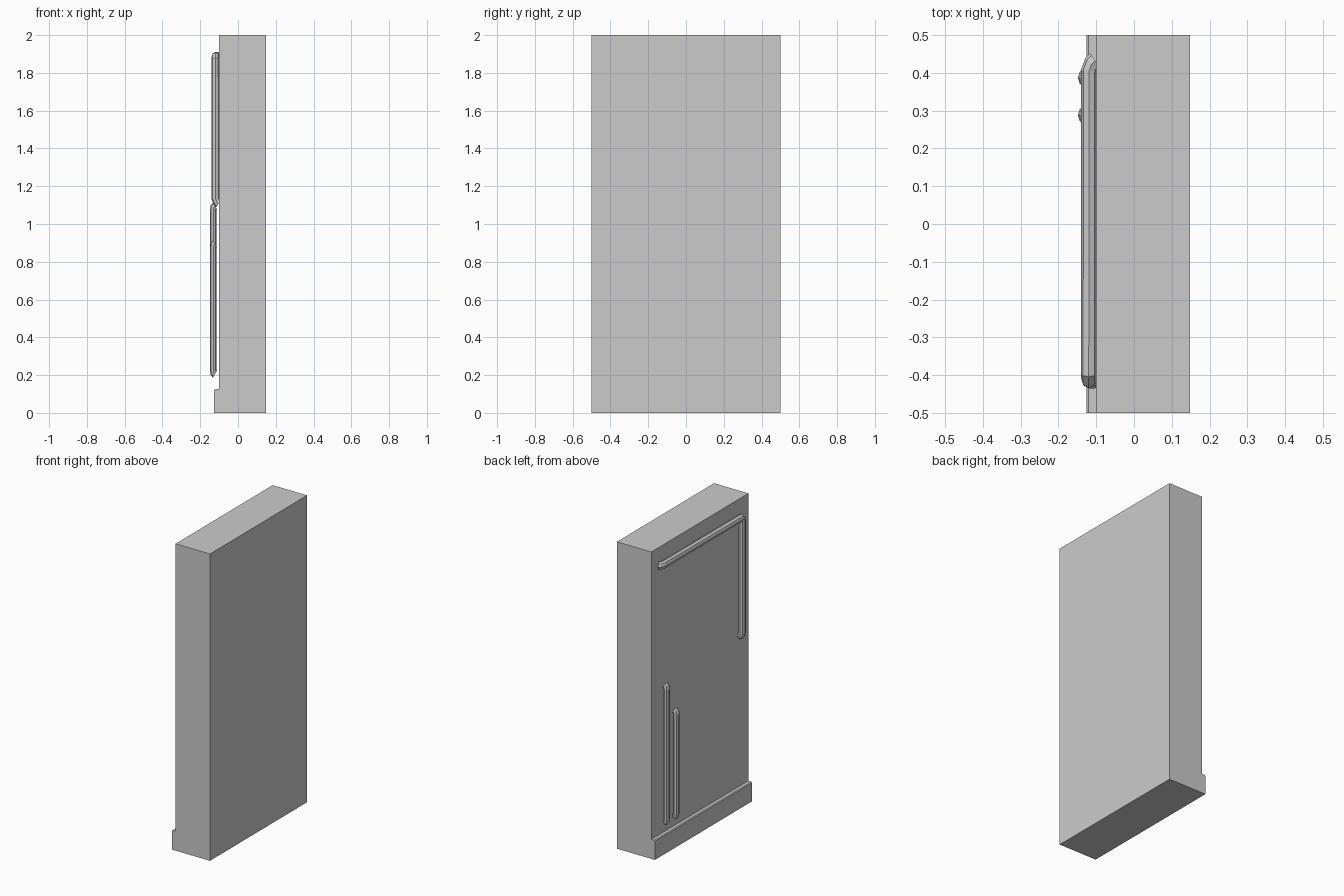
import bpy
import bmesh

if "Cube" in bpy.data.objects:
    bpy.data.objects.remove(bpy.data.objects["Cube"])


def prism(name, profile):
    """Extrude an x-z profile along y over the panel width."""
    bm = bmesh.new()
    face = bm.faces.new([bm.verts.new((x, -0.5, z)) for x, z in profile])
    ext = bmesh.ops.extrude_face_region(bm, geom=[face])
    verts = [g for g in ext["geom"] if isinstance(g, bmesh.types.BMVert)]
    bmesh.ops.translate(bm, verts=verts, vec=(0, 1, 0))
    bmesh.ops.recalc_face_normals(bm, faces=bm.faces)
    mesh = bpy.data.meshes.new(name)
    bm.to_mesh(mesh)
    bm.free()
    bpy.context.collection.objects.link(bpy.data.objects.new(name, mesh))


def pipe(name, points, radius, squash):
    """Eight-sided capped tube along a path, flattened in x."""
    curve = bpy.data.curves.new(name, 'CURVE')
    curve.dimensions = '3D'
    curve.bevel_depth = radius
    curve.bevel_resolution = 2
    curve.use_fill_caps = True
    spline = curve.splines.new('POLY')
    spline.points.add(len(points) - 1)
    for p, (x, y, z) in zip(spline.points, points):
        p.co = (x / squash, y, z, 1)
    spline.use_smooth = False
    obj = bpy.data.objects.new(name, curve)
    obj.scale.x = squash
    bpy.context.collection.objects.link(obj)
    bpy.ops.object.select_all(action='DESELECT')
    obj.select_set(True)
    bpy.context.view_layer.objects.active = obj
    bpy.ops.object.convert(target='MESH')
    bpy.ops.object.shade_flat()


# Wall slab and skirting board
prism("wall", [(-0.10, 0), (0.148, 0), (0.148, 2), (-0.10, 2)])
prism("baseboard", [(-0.126, 0), (-0.10, 0), (-0.10, 0.127),
                    (-0.121, 0.127), (-0.126, 0.121)])

# Corner pipe near the top, both ends turning into the wall
pipe("corner_pipe", [(-0.103, 0.432, 1.885), (-0.112, 0.424, 1.885),
                     (-0.119, 0.405, 1.885), (-0.119, -0.395, 1.885),
                     (-0.119, -0.41, 1.87), (-0.119, -0.41, 1.135),
                     (-0.112, -0.41, 1.116), (-0.103, -0.41, 1.108)], 0.025, 0.85)

# Two upright pipes of different height
for name, y, top in (("tall_pipe", 0.387, 1.1), ("short_pipe", 0.288, 0.9)):
    pipe(name, [(-0.122, y, 0.205), (-0.129, y, 0.212), (-0.131, y, 0.23),
                (-0.131, y, top - 0.03), (-0.129, y, top - 0.012),
                (-0.122, y, top - 0.005)], 0.023, 0.77)
